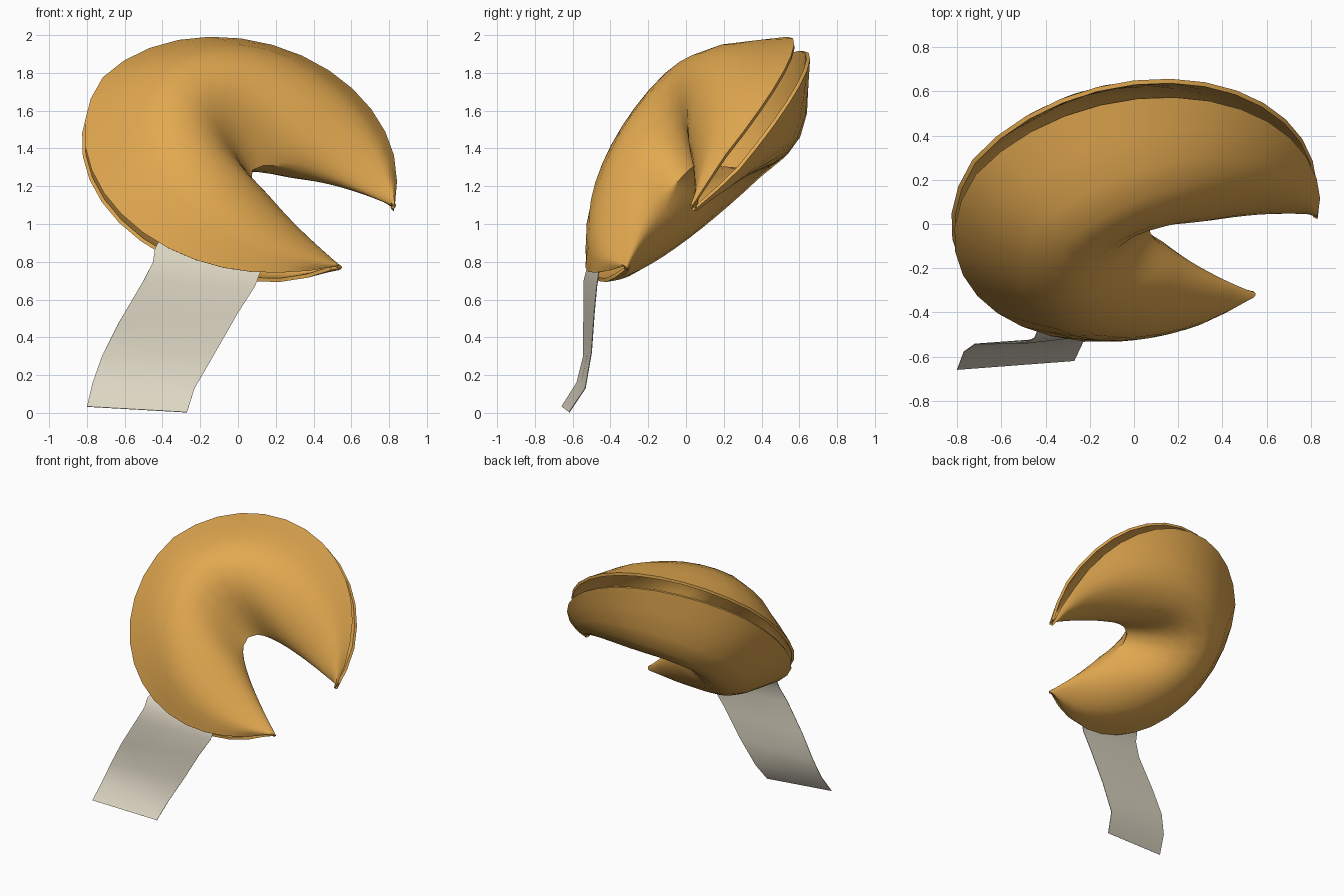
import bpy, math
from mathutils import Vector

if "Cube" in bpy.data.objects:
    bpy.data.objects.remove(bpy.data.objects["Cube"])

# Cookie frame: M points out of the mouth, S towards the upper horn, N out of the front face
O = Vector((0.022, 0.029, 1.316))
M = Vector((0.855, -0.234, -0.463)).normalized()
N = Vector((0.164, -0.725, 0.67)).normalized()
S = N.cross(M).normalized()


def material(name, rgb):
    m = bpy.data.materials.new(name)
    m.diffuse_color = (*rgb, 1)
    m.use_nodes = True
    m.node_tree.nodes["Principled BSDF"].inputs["Base Color"].default_value = m.diffuse_color
    return m


def grid_object(name, rows, mat, thickness, offset):
    """Skin a grid of points, give it thickness and smooth it."""
    nv = len(rows[0])
    verts = [p for row in rows for p in row]
    faces = [(i * nv + j, (i + 1) * nv + j, (i + 1) * nv + j + 1, i * nv + j + 1)
             for i in range(len(rows) - 1) for j in range(nv - 1)]
    me = bpy.data.meshes.new(name)
    me.from_pydata(verts, [], faces)
    me.materials.append(mat)
    ob = bpy.data.objects.new(name, me)
    bpy.context.collection.objects.link(ob)
    mod = ob.modifiers.new("thickness", 'SOLIDIFY')
    mod.thickness = thickness
    mod.offset = offset
    bpy.ops.object.select_all(action='DESELECT')
    ob.select_set(True)
    bpy.context.view_layer.objects.active = ob
    bpy.ops.object.modifier_apply(modifier=mod.name)
    bpy.ops.object.shade_smooth_by_angle(angle=math.radians(40))
    return ob


def smoothstep(a, b, x):
    x = min(1, max(0, (x - a) / (b - a)))
    return x * x * (3 - 2 * x)


# Folded cookie: each row runs front rim -> fold -> back rim, swept from horn to horn
NU, NV = 28, 11
START, END = math.radians(18), math.radians(338)
rows = []
for i in range(NU + 1):
    k = i / NU
    phi = START + k * (END - START)
    side = 1 if k < 0.5 else -1
    t = 1 - abs(2 * k - 1)                      # 0 at horn tips, 1 behind the crease
    r = 0.79 + 0.10 * t + 0.05 * (1 - t) ** 6
    if side < 0:                                # lower horn is slightly smaller
        r -= 0.025 * (1 - t) + 0.022 * math.sin(math.pi * t)
    rim = Vector((r * math.cos(phi), r * math.sin(phi)))
    L = (1 - t) ** 1.2                          # position along the fold
    fold = Vector((0.065 + 0.72 * L, side * 0.28 * L ** 0.46))
    bulge = 0.018 + 0.335 * math.sin(t * math.pi / 2) ** 1.4
    dent = smoothstep(0.6, 1, t)                # dent behind the crease
    gap = 0.01 + min(1, t / 0.12) * (0.036 + 0.012 * rim.y / 0.8)
    tip_drop = -0.03 * (1 - t) ** 3             # horn tips lean back a little
    row = []
    for j in range(-NV, NV + 1):
        v = 1 - math.cos(abs(j) / NV * math.pi / 2)
        power = 1.1 if v > 0.5 else 0.55 + 0.5 * dent
        w = bulge * max(0, math.sin(math.pi * v)) ** power + gap * v
        p = fold.lerp(rim, v)
        row.append(O + M * p.x + S * p.y + N * (tip_drop + (w if j < 0 else -w)))
    rows.append(row)
grid_object("cookie_shell", rows, material("baked golden brown", (0.76, 0.395, 0.08)), 0.02, -1)

# Paper slip hanging out of the rim: left and right edge points, top to bottom
left = [(-.37, -.35, 1.0), (-.44, -.49, .87), (-.45, -.515, .8), (-.5, -.54, .7),
        (-.63, -.542, .48), (-.72, -.543, .3), (-.77, -.578, .16), (-.8, -.658, .033)]
right = [(.2, -.30, .92), (.14, -.43, .80), (.12, -.46, .75), (.09, -.472, .67),
         (0, -.485, .53), (-.12, -.5, .32), (-.23, -.533, .13), (-.27, -.618, .003)]
slip = [[Vector(a).lerp(Vector(b), f / 2) for f in range(3)] for a, b in zip(left, right)]
grid_object("paper_slip", slip, material("cream paper", (0.75, 0.70, 0.57)), 0.004, 0)
